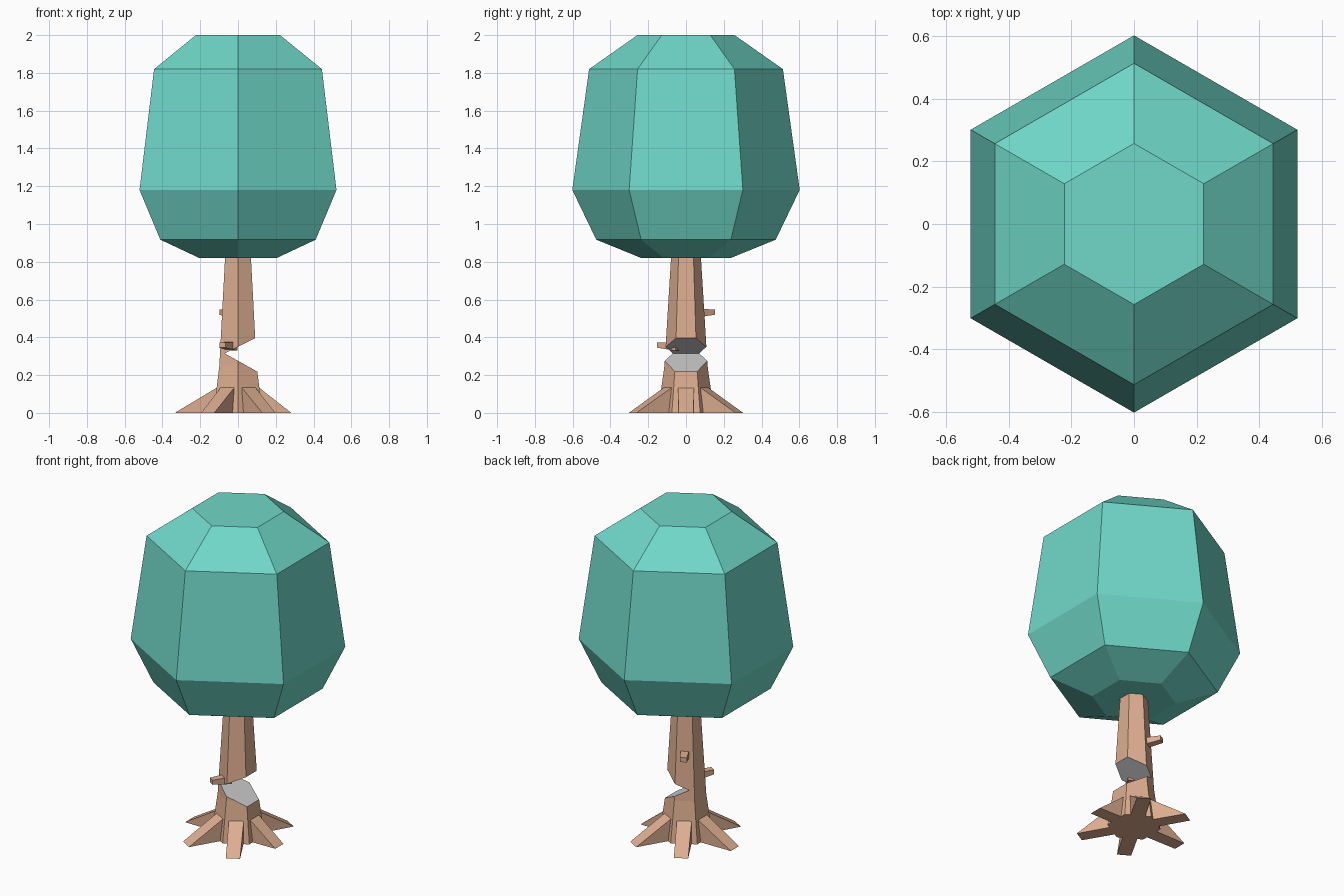
import bpy, bmesh
from math import sin, cos, radians

if "Cube" in bpy.data.objects:
    bpy.data.objects.remove(bpy.data.objects["Cube"])


def material(name, rgb):
    m = bpy.data.materials.new(name)
    m.diffuse_color = (*rgb, 1)
    m.use_nodes = True
    m.node_tree.nodes["Principled BSDF"].inputs["Base Color"].default_value = m.diffuse_color
    return m


leaf = material("leaf", (0.16, 0.68, 0.58))
bark = material("bark", (0.72, 0.42, 0.28))
wood = material("cut_wood", (0.6, 0.6, 0.6))


def loft(name, rings, mat):
    """Closed solid skinned over rings that have equal point counts."""
    bm = bmesh.new()
    loops = [[bm.verts.new(p) for p in ring] for ring in rings]
    n = len(loops[0])
    for a, b in zip(loops, loops[1:]):
        for i in range(n):
            j = (i + 1) % n
            bm.faces.new((a[i], a[j], b[j], b[i]))
    bm.faces.new(loops[0][::-1])
    bm.faces.new(loops[-1])
    bmesh.ops.recalc_face_normals(bm, faces=bm.faces)
    me = bpy.data.meshes.new(name)
    bm.to_mesh(me)
    bm.free()
    me.materials.append(mat)
    ob = bpy.data.objects.new(name, me)
    bpy.context.collection.objects.link(ob)
    return ob


def hexagon(r, z):
    angles = [radians(30 + 60 * i) for i in range(6)]
    return [(r * cos(a), r * sin(a), z) for a in angles]


def spoke(name, angle, sections, mat):
    """Tapered arm pointing away from the trunk.
    Each section: distance at bottom, distance at top, half width, z bottom, z top."""
    a = radians(angle)
    rings = []
    for d0, d1, w, z0, z1 in sections:
        corners = ((d0, -w, z0), (d0, w, z0), (d1, w, z1), (d1, -w, z1))
        rings.append([(d * cos(a) - s * sin(a), d * sin(a) + s * cos(a), z)
                      for d, s, z in corners])
    return loft(name, rings, mat)


# Faceted canopy
loft("canopy", [hexagon(r, z) for r, z in
                ((0.237, 0.82), (0.475, 0.917), (0.602, 1.18), (0.513, 1.82), (0.257, 2.0))], leaf)

# Trunk with a flared foot
trunk = loft("trunk", [hexagon(r, z) for r, z in
                       ((0.15, 0), (0.135, 0.1), (0.114, 0.25), (0.105, 0.4), (0.078, 0.84))], bark)

# Felling notch cut into the +x side
wedge = [(-0.07, 0.315), (0.21, 0.158), (0.21, 0.455)]
cutter = loft("notch_cutter", [[(x, y, z) for x, z in wedge] for y in (-0.3, 0.3)], wood)
cutter.hide_render = True
mod = trunk.modifiers.new("notch", 'BOOLEAN')
mod.operation = 'DIFFERENCE'
mod.solver = 'EXACT'
mod.material_mode = 'TRANSFER'
mod.object = cutter
bpy.context.view_layer.objects.active = trunk
bpy.ops.object.modifier_apply(modifier="notch")
bpy.data.objects.remove(cutter)

# Six wedge-shaped roots, one per trunk face
for i, length in enumerate((0.282, 0.325, 0.32, 0.333, 0.32, 0.325)):
    spoke(f"root_{i + 1}", 60 * i,
          [(0.05, 0.05, 0.042, 0, 0.155), (0.11, 0.11, 0.042, 0, 0.135),
           (length, length - 0.005, 0.04, 0, 0.004)], bark)

# Two branch stubs
for name, angle, z in (("branch_back", 120, 0.532), ("branch_front", 240, 0.357)):
    spoke(name, angle, [(0.05, 0.05, 0.025, z - 0.028, z + 0.018),
                        (0.165, 0.165, 0.019, z - 0.012, z + 0.016)], bark)
